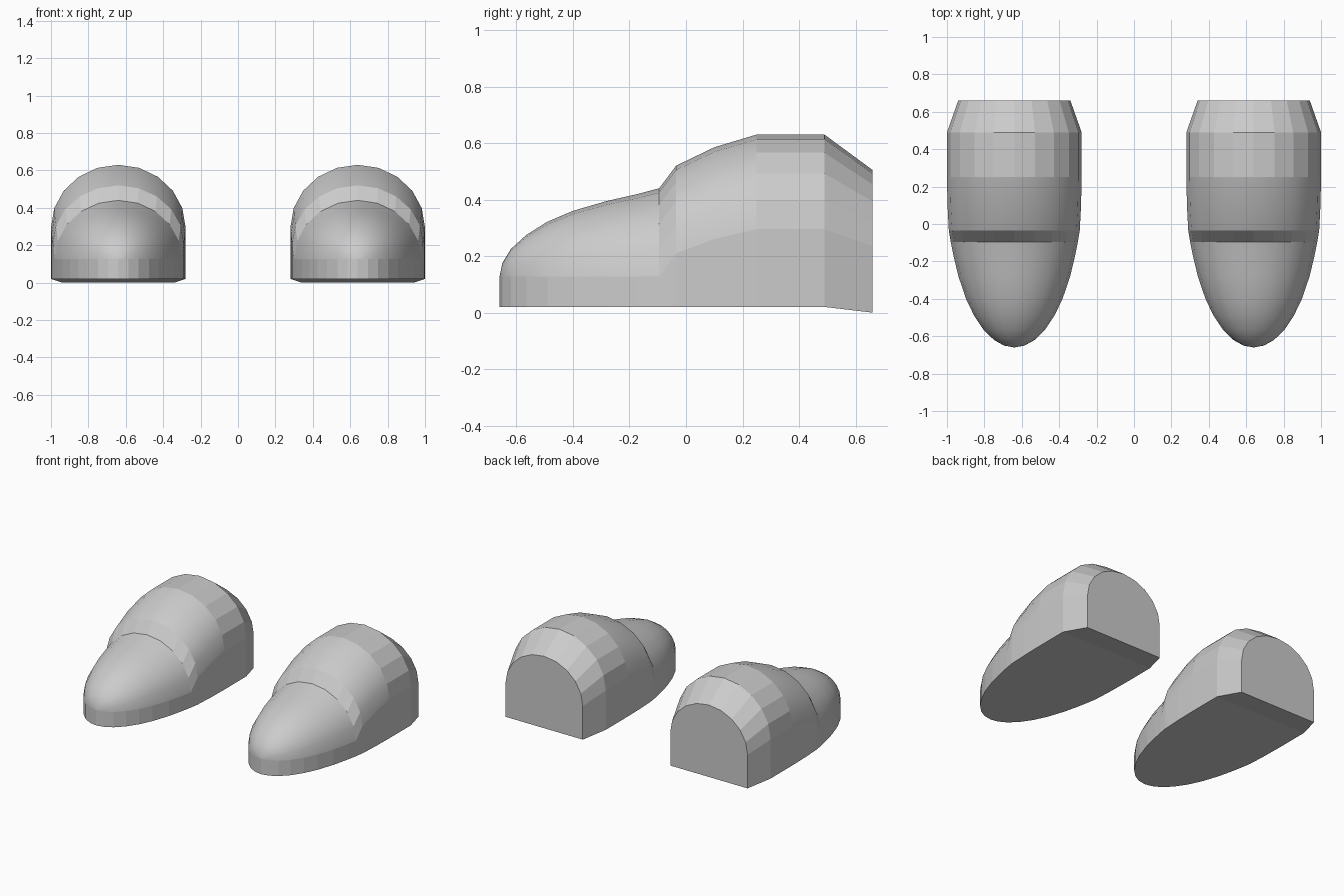
import bpy
import bmesh
import math

cube = bpy.data.objects.get("Cube")
if cube:
    bpy.data.objects.remove(cube, do_unlink=True)

grey = bpy.data.materials.new("light grey")
grey.use_nodes = True
colour = (0.6, 0.6, 0.6, 1)
grey.diffuse_color = colour
grey.node_tree.nodes["Principled BSDF"].inputs["Base Color"].default_value = colour

ARCH_STEPS = 10
STEP_Y, COLLAR_Y, HEEL_Y = -0.095, -0.035, 0.25

# Cross-section stations: y, half width, floor, shoulder height, top height
heel = [
    (0.66, 0.30, 0.0, 0.235, 0.505),
    (0.49, 0.36, 0.02, 0.295, 0.63),
    (HEEL_Y, 0.36, 0.02, 0.295, 0.63),
    (0.10, 0.357, 0.02, 0.26, 0.585),
    (COLLAR_Y, 0.35, 0.02, 0.21, 0.52),
    (STEP_Y, 0.34, 0.02, 0.127, 0.44),
]
# The toe tapers as an ellipse in plan
toe_tops = [(-0.17, 0.42), (-0.28, 0.395), (-0.40, 0.36), (-0.49, 0.322),
            (-0.565, 0.275), (-0.62, 0.225), (-0.65, 0.175), (-0.66, 0.127)]
toe = [(y, 0.36 * math.sqrt(max(0, 1 - ((0.2 - y) / 0.86) ** 2)), 0.02, 0.127, top)
       for y, top in toe_tops]


def section(bm, y, half, floor, shoulder, top):
    """Straight walls carrying a half-elliptical arch."""
    points = [(half, floor)]
    for i in range(ARCH_STEPS + 1):
        a = math.pi * i / ARCH_STEPS
        points.append((half * math.cos(a), shoulder + (top - shoulder) * math.sin(a)))
    points.append((-half, floor))
    return [bm.verts.new((x, y, z)) for x, z in points]


def build_shoe(name, x):
    bm = bmesh.new()
    rings = [section(bm, *s) for s in heel + toe]
    smooth_faces = []

    # Walls and arched upper
    for a, b in zip(rings, rings[1:]):
        y = (a[0].co.y + b[0].co.y) / 2
        for i in range(len(a) - 1):
            face = bm.faces.new((a[i], a[i + 1], b[i + 1], b[i]))
            wall = i in (0, len(a) - 2)
            face.smooth = not wall and y < HEEL_Y and not STEP_Y < y < COLLAR_Y
        # Sole
        bm.faces.new((a[-1], a[0], b[0], b[-1]))

    # Flat back
    bm.faces.new(rings[0])

    bmesh.ops.remove_doubles(bm, verts=bm.verts, dist=0.0005)
    bmesh.ops.recalc_face_normals(bm, faces=bm.faces)

    # Crease between the rounded and the faceted areas
    for edge in bm.edges:
        edge.smooth = len({f.smooth for f in edge.link_faces}) == 1

    mesh = bpy.data.meshes.new(name)
    bm.to_mesh(mesh)
    bm.free()
    mesh.materials.append(grey)
    shoe = bpy.data.objects.new(name, mesh)
    shoe.location.x = x
    bpy.context.collection.objects.link(shoe)


build_shoe("left_shoe", 0.64)
build_shoe("right_shoe", -0.64)
